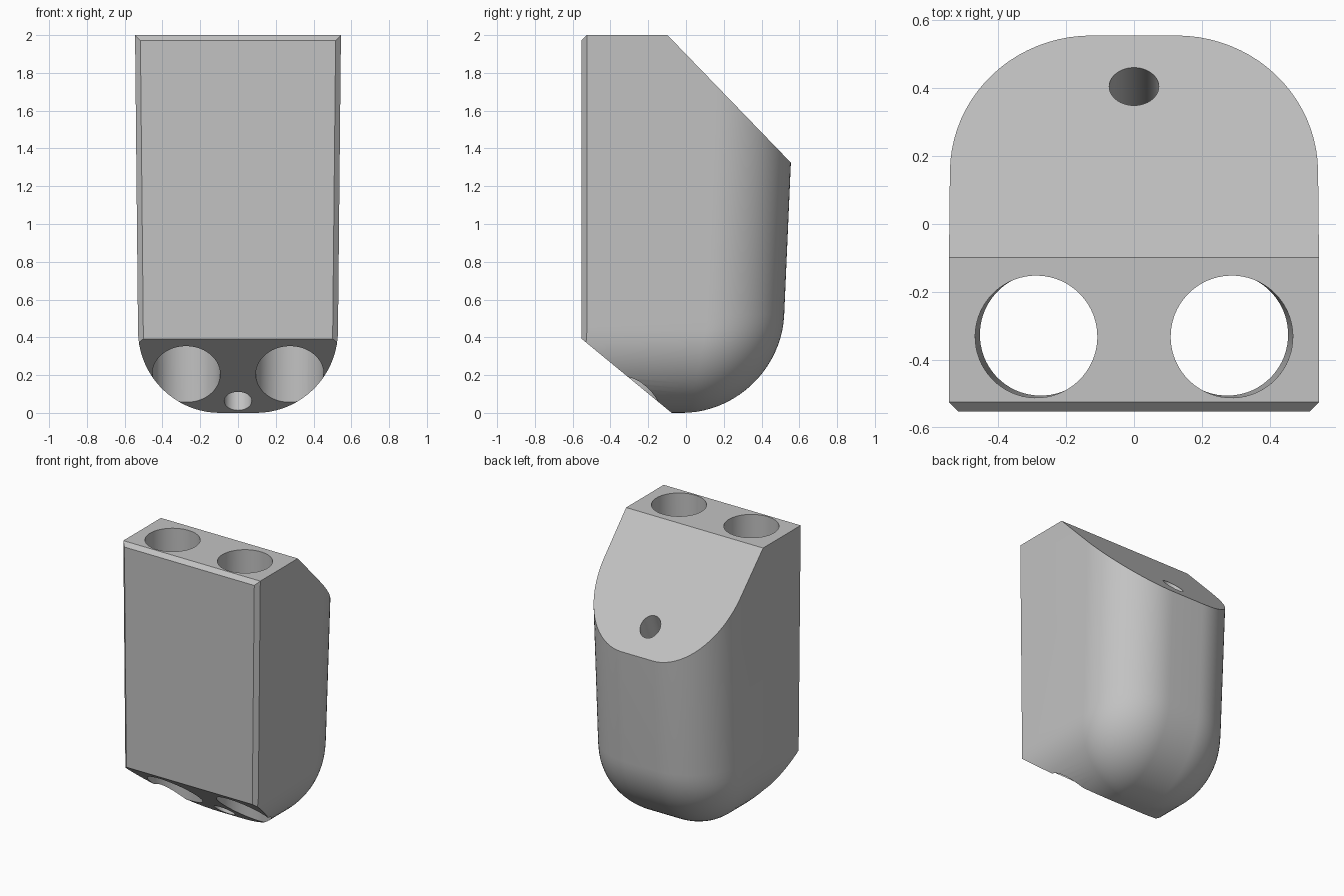
import bpy, bmesh, math
from mathutils import Vector

cube = bpy.data.objects.get("Cube")
if cube:
    bpy.data.objects.remove(cube, do_unlink=True)

grey = bpy.data.materials.new("plain_grey")
grey.use_nodes = True
colour = (0.54, 0.54, 0.54, 1)
grey.diffuse_color = colour
grey.node_tree.nodes["Principled BSDF"].inputs["Base Color"].default_value = colour

SIDE_R, BACK_R, CORNER_R = 0.43, 0.52, 0.41
STEPS = 20


def fillet_inset(z, r):
    """How far a bottom fillet pulls the wall in at height z."""
    return r - math.sqrt(max(r * r - (r - z) ** 2, 0)) if z < r else 0


def layer(z):
    """Outline at height z: flat front, two rounded back corners."""
    half = 0.525 + 0.01 * z - fillet_inset(z, SIDE_R)
    back = 0.497 + 0.044 * z - fillet_inset(z, BACK_R)
    flat = min(half, 0.125)
    depth = CORNER_R * (half - flat) / 0.41
    arc = [(flat + (half - flat) * math.cos(a), back - depth + depth * math.sin(a))
           for a in (math.pi / 2 * i / STEPS for i in range(STEPS + 1))]
    right = [(half, -0.553)] + arc
    return [(x, y, z) for x, y in right] + [(-x, y, z) for x, y in reversed(right)]


# Body: tapered loft with a rounded base
bm = bmesh.new()
heights = [BACK_R * (1 - math.cos(math.pi / 2 * i / STEPS)) for i in range(STEPS + 1)] + [2]
rings = [[bm.verts.new(p) for p in layer(z)] for z in heights]
for low, high in zip(rings, rings[1:]):
    for i in range(len(low)):
        j = (i + 1) % len(low)
        bm.faces.new((low[i], low[j], high[j], high[i]))
bm.faces.new(rings[0][::-1])
bm.faces.new(rings[-1])
bmesh.ops.remove_doubles(bm, verts=bm.verts, dist=0.0005)


def slice_off(point, normal):
    """Cut away everything beyond a plane and cap the opening."""
    bmesh.ops.bisect_plane(bm, geom=bm.verts[:] + bm.edges[:] + bm.faces[:], dist=1e-5,
                           plane_co=point, plane_no=normal, clear_outer=True)
    bmesh.ops.holes_fill(bm, edges=[e for e in bm.edges if e.is_boundary], sides=0)


# Sloping back top, sloping front base, front chamfers
slice_off((0, -0.098, 2), (0, 0.675, 0.653))
slice_off((0, -0.076, 0), (0, -0.39, -0.474))
slice_off((0, -0.553, 1.972), (0, -1, 1))
for s in (-1, 1):
    slice_off((s * 0.517, -0.553, 2), (s, -1, -0.01))
bmesh.ops.recalc_face_normals(bm, faces=bm.faces)
mesh = bpy.data.meshes.new("body")
bm.to_mesh(mesh)
bm.free()
body = bpy.data.objects.new("body", mesh)
bpy.context.collection.objects.link(body)
mesh.materials.append(grey)


def drill(name, start, end, radius):
    """Bore a straight round hole through the body."""
    start, end = Vector(start), Vector(end)
    axis = end - start
    bpy.ops.mesh.primitive_cylinder_add(vertices=64, radius=radius, depth=axis.length * 1.6,
                                        location=(start + end) / 2)
    cutter = bpy.context.object
    cutter.name = name
    cutter.rotation_euler = axis.to_track_quat('Z', 'Y').to_euler()
    cutter.hide_render = True
    cutter.data.materials.append(grey)
    mod = body.modifiers.new(name, 'BOOLEAN')
    mod.operation = 'DIFFERENCE'
    mod.solver = 'EXACT'
    mod.object = cutter
    bpy.context.view_layer.objects.active = body
    bpy.ops.object.modifier_apply(modifier=name)
    bpy.data.objects.remove(cutter, do_unlink=True)


# Two wide bores and one slanted narrow bore
for side, s in (("left", 1), ("right", -1)):
    drill(side + "_bore", (s * 0.274, -0.325, 0.2), (s * 0.288, -0.332, 2), 0.18)
drill("slanted_bore", (0, -0.152, 0.063), (0, 0.405, 1.48), 0.073)

bpy.ops.object.select_all(action='DESELECT')
body.select_set(True)
bpy.context.view_layer.objects.active = body
bpy.ops.object.shade_smooth_by_angle(angle=math.radians(25))
